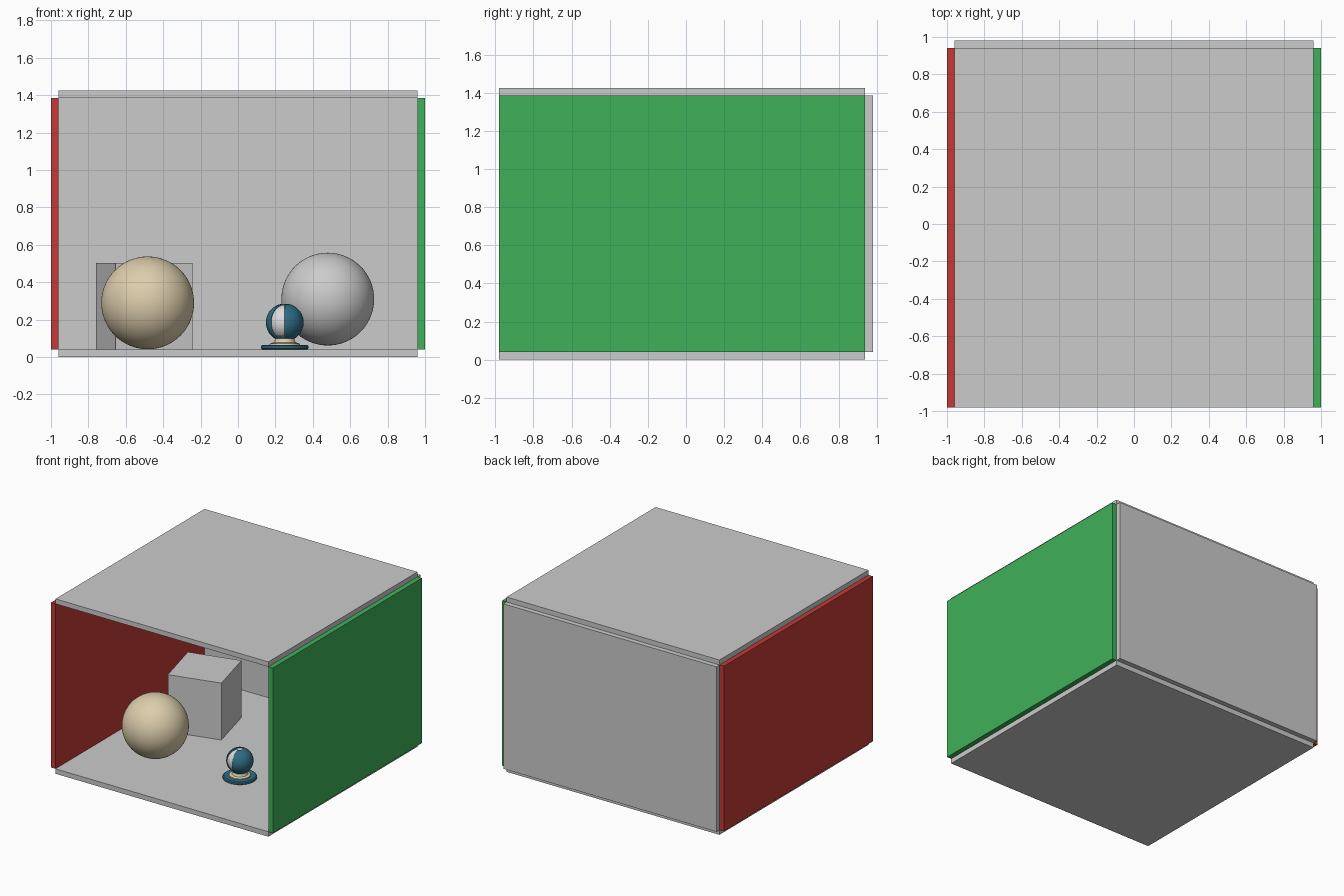
import bpy
import bmesh
from math import radians, degrees, atan2, cos, sin, tau
from mathutils import Matrix

cube = bpy.data.objects.get("Cube")
if cube:
    bpy.data.objects.remove(cube, do_unlink=True)


def material(name, r, g, b):
    m = bpy.data.materials.new(name)
    m.use_nodes = True
    m.diffuse_color = (r, g, b, 1)
    m.node_tree.nodes["Principled BSDF"].inputs["Base Color"].default_value = (r, g, b, 1)
    return m


GREY = material("light grey", 0.6, 0.6, 0.6)
RED = material("red", 0.54, 0.042, 0.036)
GREEN = material("green", 0.05, 0.44, 0.1)
TAN = material("tan", 0.72, 0.61, 0.41)
BLUE = material("teal blue", 0.028, 0.15, 0.23)
WHITE = material("off white", 0.72, 0.72, 0.72)


def add(name, bm, mat, smooth=False):
    mesh = bpy.data.meshes.new(name)
    bmesh.ops.recalc_face_normals(bm, faces=bm.faces)
    bm.to_mesh(mesh)
    bm.free()
    mesh.materials.append(mat)
    ob = bpy.data.objects.new(name, mesh)
    bpy.context.collection.objects.link(ob)
    if smooth:
        bpy.ops.object.select_all(action="DESELECT")
        ob.select_set(True)
        bpy.context.view_layer.objects.active = ob
        bpy.ops.object.shade_smooth_by_angle(angle=radians(35))
    return ob


def box(name, mat, center, size, turn=0):
    bm = bmesh.new()
    bmesh.ops.create_cube(bm, size=1, matrix=Matrix.Diagonal((*size, 1)))
    ob = add(name, bm, mat)
    ob.location = center
    ob.rotation_euler.z = radians(turn)
    return ob


def ball(name, mat, center, radius, keep=None):
    bm = bmesh.new()
    bmesh.ops.create_uvsphere(bm, u_segments=72, v_segments=36, radius=radius)
    if keep:
        gone = [f for f in bm.faces if not keep(f.calc_center_median() / radius)]
        bmesh.ops.delete(bm, geom=gone, context="FACES")
    ob = add(name, bm, mat, smooth=True)
    ob.location = center
    return ob


def lathe(name, mat, center, profile, steps=48):
    bm = bmesh.new()
    rings = [[bm.verts.new((r * cos(tau * i / steps), r * sin(tau * i / steps), z))
              for i in range(steps)] for r, z in profile]
    for a, b in zip(rings, rings[1:]):
        for i in range(steps):
            j = (i + 1) % steps
            bm.faces.new((a[i], a[j], b[j], b[i]))
    bm.faces.new(rings[0])
    bm.faces.new(rings[-1])
    ob = add(name, bm, mat, smooth=True)
    ob.location = center
    return ob


# Room open at the front
T = 0.04           # panel thickness
H = 1.345          # wall height
W = 1.92           # inner width and depth
mid_z = T + H / 2
box("floor", GREY, (0, -T / 2, T / 2), (W, W, T))
box("ceiling", GREY, (0, -T / 2, T * 1.5 + H), (W, W, T))
box("back_wall", GREY, (0, W / 2, mid_z), (W, T, H))
for name, mat, side in (("right_wall", RED, -1), ("left_wall", GREEN, 1)):
    box(name, mat, (side * (W + T) / 2, -T / 2, mid_z), (T, W, H))

# Large objects on the floor
box("block", GREY, (-0.502, 0.287, T + 0.232), (0.423, 0.423, 0.464), 14.5)
ball("tan_ball", TAN, (-0.483, -0.375, 0.29), 0.248)
ball("grey_ball", GREY, (0.48, 0.36, 0.31), 0.248)


# Small display ball: cut shell around a pale core, on a round stand
def in_shell(p):
    angle = degrees(atan2(p.y, p.x))
    slot = -140 < angle < -90 and p.z > -0.75
    return not slot and p.z < 0.97


X, Y = 0.25, -0.333
shell = ball("display_shell", BLUE, (X, Y, 0.185), 0.101, in_shell)
solid = shell.modifiers.new("thickness", "SOLIDIFY")
solid.thickness = 0.008
solid.offset = -1
ball("display_core", WHITE, (X, Y, 0.185), 0.094)
lathe("stand_base", BLUE, (X, Y, T),
      [(0.118, 0), (0.126, 0.005), (0.128, 0.012), (0.126, 0.019),
       (0.118, 0.025), (0.07, 0.025)])
lathe("stand_collar", TAN, (X, Y, T),
      [(0.082, 0.02), (0.08, 0.032), (0.06, 0.038), (0.052, 0.05), (0.052, 0.065)])
